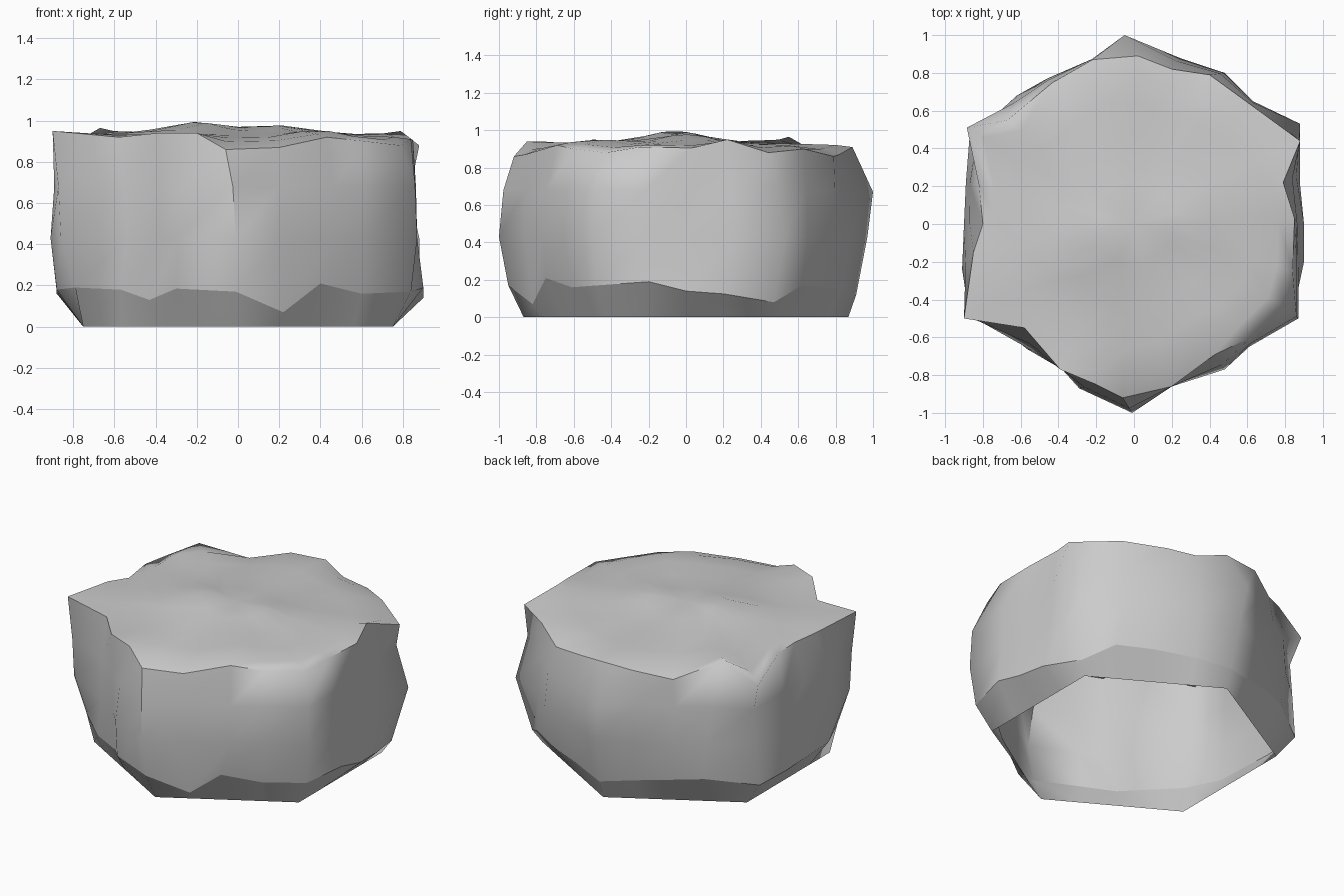
import bpy, bmesh, math

if "Cube" in bpy.data.objects:
    bpy.data.objects.remove(bpy.data.objects["Cube"])

# Outlines run counter-clockwise from the front corner, 4 segments per hexagon side
rim = [(-.06, -.92, .86), (.2, -.86, .87), (.43, -.69, .92), (.62, -.60, .90),
       (.79, -.43, .88), (.84, -.25, .91), (.85, .03, .905), (.79, .22, .95),
       (.88, .44, .88), (.62, .63, .90), (.40, .79, .86), (.2, .82, .87),
       (.02, .89, .91), (-.22, .87, .90), (-.43, .75, .85), (-.67, .55, .965),
       (-.885, .51, .84), (-.82, .2, .92), (-.80, 0, .91), (-.85, -.15, .93),
       (-.9, -.5, .95), (-.58, -.55, .92), (-.39, -.77, .94), (-.2, -.85, .94)]
belly = [(-.01, -1), (.2, -.86), (.48, -.77), (.61, -.65),
         (.87, -.5), (.87, -.2), (.87, 0), (.86, .25),
         (.88, .53), (.63, .65), (.48, .8), (.24, .88),
         (-.02, .97), (-.23, .87), (-.46, .77), (-.62, .68),
         (-.84, .48), (-.89, .22), (-.9, 0), (-.91, -.24),
         (-.86, -.49), (-.54, -.67), (-.38, -.77), (-.29, -.87)]
chamfer = [(-.01, -.95, .17), (.22, -.82, .07), (.40, -.75, .21), (.60, -.61, .16),
           (.84, -.48, .17), (.90, -.2, .19), (.90, 0, .14), (.88, .2, .125),
           (.80, .47, .08), (.66, .62, .17), (.45, .74, .16), (.22, .83, .15),
           (0, .91, .12), (-.2, .83, .15), (-.40, .76, .18), (-.60, .66, .20),
           (-.87, .47, .16), (-.88, .2, .16), (-.88, 0, .17), (-.88, -.24, .18),
           (-.79, -.46, .19), (-.57, -.66, .18), (-.43, -.68, .13), (-.3, -.84, .185)]
N = 24


def mix(a, b, t):
    return a + (b - a) * t


def hexagon(i, r):
    side, t = divmod(i, 4)
    a, b = (math.radians(-90 + 60 * (side + k)) for k in (0, 1))
    return (mix(r * math.cos(a), r * math.cos(b), t / 4),
            mix(r * math.sin(a), r * math.sin(b), t / 4))


def top_height(x, y):
    z = .93
    for bx, by, h, s in ((-.2, -.07, .065, .06), (.25, .0, .045, .04),
                         (.41, -.48, .035, .03), (-.5, .4, .01, .05)):
        z += h * math.exp(-((x - bx) ** 2 + (y - by) ** 2) / s)
    return z


# Side rings from the open base to the rim
shoulder = [(mix(b[0], r[0], .3), mix(b[1], r[1], .3), .68) for b, r in zip(belly, rim)]
shoulder[4] = (.86, -.49, .68)
shoulder[8] = (.82, .49, .71)
shoulder[12] = (-.05, 1, .67)
shoulder[16] = (-.83, .47, .65)
rings = [[(*hexagon(i, .868), 0) for i in range(N)], chamfer,
         [(x, y, .43) for x, y in belly], shoulder, rim]

# Lumpy top surface: (scale, how much of the rim height is kept)
for s, keep in ((.9, .45), (.72, .2), (.5, .05), (.25, 0)):
    ring = []
    for x, y, z in rim:
        x, y = x * s, y * s
        ring.append((x, y, mix(top_height(x, y), z, keep)))
    rings.append(ring)

bm = bmesh.new()
rows = [[bm.verts.new(p) for p in ring] for ring in rings]
for low, high in zip(rows, rows[1:]):
    for i in range(N):
        j = (i + 1) % N
        bm.faces.new((low[i], low[j], high[j], high[i]))
centre = bm.verts.new((0, 0, top_height(0, 0)))
for i in range(N):
    bm.faces.new((rows[-1][i], rows[-1][(i + 1) % N], centre))

# Smooth stone with hard edges at the rim, the chamfer and the upper front corner
for face in bm.faces:
    face.smooth = True
soft_rim = (3, 4, 15, 16)
for i in range(N):
    j = (i + 1) % N
    bm.edges.get((rows[1][i], rows[1][j])).smooth = False
    if i not in soft_rim:
        bm.edges.get((rows[4][i], rows[4][j])).smooth = False
for k in (2, 3):
    bm.edges.get((rows[k][0], rows[k + 1][0])).smooth = False

mesh = bpy.data.meshes.new("hex_rock")
bm.to_mesh(mesh)
bm.free()
rock = bpy.data.objects.new("hex_rock", mesh)
bpy.context.collection.objects.link(rock)
